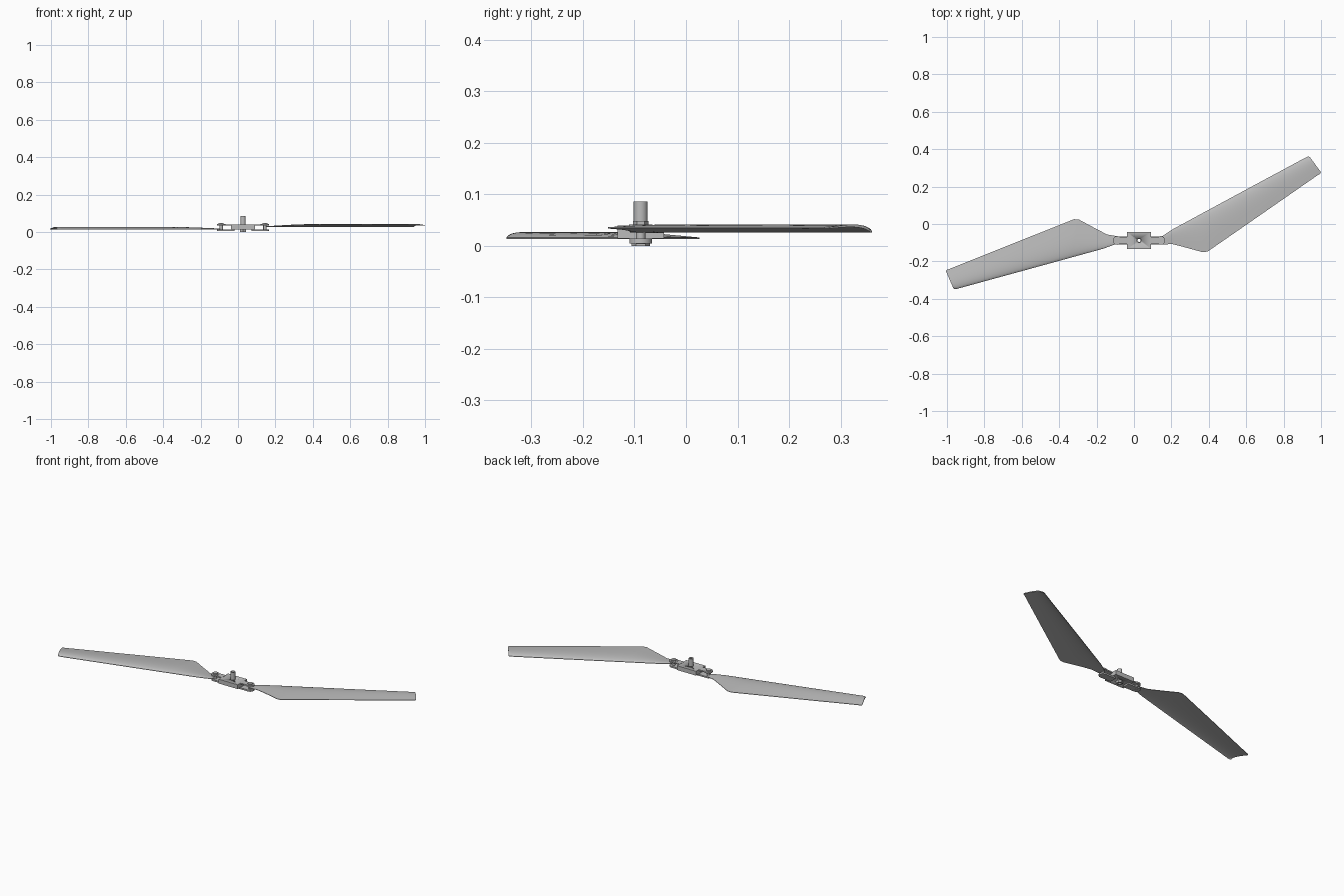
import bpy, bmesh, math
from mathutils import Matrix, Vector

cube = bpy.data.objects.get("Cube")
if cube:
    bpy.data.objects.remove(cube, do_unlink=True)

grey = bpy.data.materials.new("light grey")
grey.use_nodes = True
colour = (0.5, 0.5, 0.5, 1)
grey.diffuse_color = colour
grey.node_tree.nodes["Principled BSDF"].inputs["Base Color"].default_value = colour

HX, HY = 0.027, -0.088   # hub centre
ARM = 0.117              # hub centre to hinge pin


def finish(bm, name):
    bmesh.ops.recalc_face_normals(bm, faces=bm.faces)
    mesh = bpy.data.meshes.new(name)
    bm.to_mesh(mesh)
    bm.free()
    ob = bpy.data.objects.new(name, mesh)
    bpy.context.collection.objects.link(ob)
    mesh.materials.append(grey)
    bpy.ops.object.select_all(action='DESELECT')
    bpy.context.view_layer.objects.active = ob
    ob.select_set(True)
    bpy.ops.object.shade_smooth_by_angle(angle=math.radians(35))
    return ob


def box(name, x0, x1, half_y, z0, z1):
    bm = bmesh.new()
    m = Matrix.Translation((HX + (x0 + x1) / 2, HY, (z0 + z1) / 2))
    m = m @ Matrix.Diagonal((abs(x1 - x0), 2 * half_y, z1 - z0, 1))
    bmesh.ops.create_cube(bm, size=1, matrix=m)
    return finish(bm, name)


def cylinder(name, x, radius, z0, z1, sides=32):
    bm = bmesh.new()
    bmesh.ops.create_cone(bm, cap_ends=True, segments=sides, radius1=radius,
                          radius2=radius, depth=z1 - z0,
                          matrix=Matrix.Translation((HX + x, HY, (z0 + z1) / 2)))
    return finish(bm, name)


# Each blade station: leading point, trailing point, camber height
STATIONS = [((0.005, 0.022), (0.005, -0.022), 0.001),
            ((0.06, 0.058), (0.06, -0.019), 0.003),
            ((0.115, 0.088), (0.115, -0.033), 0.006),
            ((0.215, 0.142), (0.225, -0.063), 0.009),
            ((0.235, 0.153), (0.25, -0.059), 0.009),
            ((0.5, 0.296), (0.52, 0.128), 0.009),
            ((0.775, 0.444), (0.838, 0.349), 0.009),
            ((0.788, 0.449), (0.852, 0.357), 0.009),
            ((0.796, 0.446), (0.855, 0.366), 0.009)]
CHORD = 14
THICK = 0.0055


def blade(name, pivot_x, angle, z, trail_lift):
    """Thin cambered shell lofted through the stations."""
    bm = bmesh.new()
    turn = Matrix.Translation((HX + pivot_x, HY, z)) @ Matrix.Rotation(angle, 4, 'Z')
    rings = []
    for lead, trail, camber in STATIONS:
        top, bottom = [], []
        for i in range(CHORD + 1):
            t = (i / CHORD) ** 1.4
            p = Vector(lead).lerp(Vector(trail), t)
            # steep nose, then a gentle fall towards the trailing edge
            rise = camber * (math.sin(math.pi * t ** 0.6) + trail_lift * t)
            half = THICK * (0.25 + 0.25 * math.sin(math.pi * t ** 0.5))
            top.append(bm.verts.new(turn @ Vector((p.x, p.y, rise + half))))
            bottom.append(bm.verts.new(turn @ Vector((p.x, p.y, rise - half))))
        rings.append(top + bottom[::-1])
    n = len(rings[0])
    for a, b in zip(rings, rings[1:]):
        for i in range(n):
            j = (i + 1) % n
            bm.faces.new((a[i], a[j], b[j], b[i]))
    for ring in (rings[0], rings[-1]):
        for i in range(CHORD):
            bm.faces.new((ring[i], ring[i + 1], ring[n - 2 - i], ring[n - 1 - i]))
    return finish(bm, name)


blade("left_blade", ARM, 0, 0.027, 0.9)
blade("right_blade", -ARM, math.radians(167), 0.015, 0.0)

# Hub parts with a bore through the middle
hub_parts = [box("hub_block", -0.064, 0.064, 0.045, 0.014, 0.04),
             cylinder("shaft", 0, 0.0135, 0.014, 0.086),
             cylinder("hub_nut", 0, 0.018, 0.0, 0.016, 6)]
bore = cylinder("bore_cutter", 0, 0.008, -0.02, 0.12, 24)
bore.hide_render = True
bore.hide_viewport = True
for part in hub_parts:
    mod = part.modifiers.new("bore", 'BOOLEAN')
    mod.operation = 'DIFFERENCE'
    mod.solver = 'EXACT'
    mod.object = bore

# Hinge forks, pins and bolt heads on both sides
for side, s in (("left", 1), ("right", -1)):
    box(side + "_lower_fork", s * 0.045, s * ARM, 0.022, 0.005, 0.014)
    cylinder(side + "_lower_lug", s * ARM, 0.022, 0.005, 0.014)
    box(side + "_upper_fork", s * 0.06, s * ARM, 0.019, 0.034, 0.041)
    cylinder(side + "_upper_lug", s * ARM, 0.023, 0.034, 0.042)
    cylinder(side + "_hinge_pin", s * ARM, 0.009, 0.004, 0.045, 20)
    cylinder(side + "_bolt_head", s * ARM, 0.015, 0.042, 0.048, 6)
